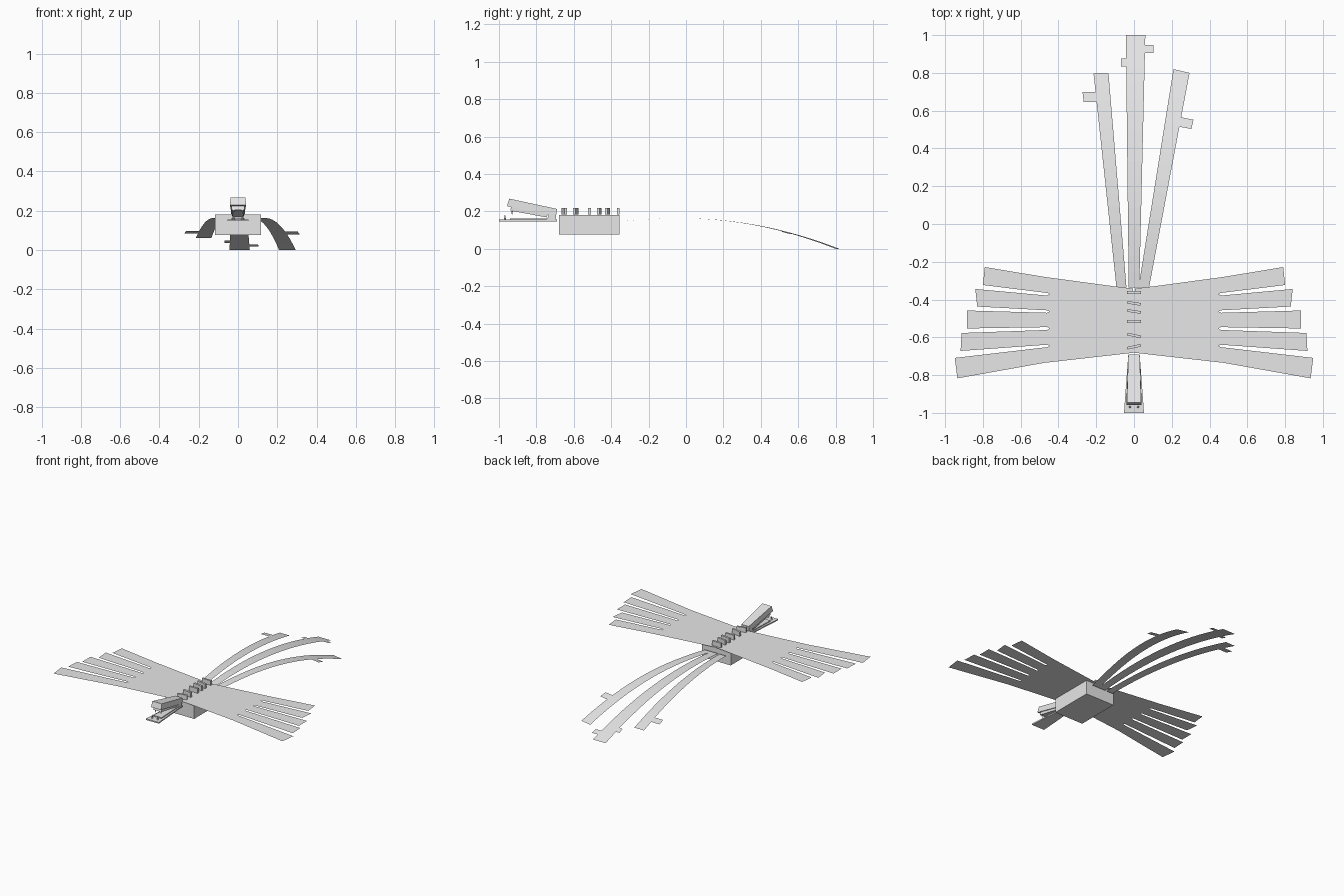
import bpy, bmesh, math
from mathutils import Matrix, Vector

if "Cube" in bpy.data.objects:
    bpy.data.objects.remove(bpy.data.objects["Cube"])

grey = bpy.data.materials.new("plain_grey")
grey.diffuse_color = (0.8, 0.8, 0.8, 1)
grey.use_nodes = True
grey.node_tree.nodes["Principled BSDF"].inputs["Base Color"].default_value = grey.diffuse_color


def finish(name, bm):
    mesh = bpy.data.meshes.new(name)
    bm.to_mesh(mesh)
    bm.free()
    mesh.materials.append(grey)
    ob = bpy.data.objects.new(name, mesh)
    bpy.context.collection.objects.link(ob)
    return ob


def box(name, size, loc, turn=0):
    bm = bmesh.new()
    bmesh.ops.create_cube(bm, size=1, matrix=Matrix.Translation(loc)
                          @ Matrix.Rotation(math.radians(turn), 4, 'Z')
                          @ Matrix.Diagonal((*size, 1)))
    return finish(name, bm)


def side_block(name, profile):
    """Closed solid from a side outline of (y, z, half width) points."""
    bm = bmesh.new()
    left = [bm.verts.new((-w, y, z)) for y, z, w in profile]
    right = [bm.verts.new((w, y, z)) for y, z, w in profile]
    bm.faces.new(left)
    bm.faces.new(right[::-1])
    for i in range(len(profile)):
        j = (i + 1) % len(profile)
        bm.faces.new((left[i], right[i], right[j], left[j]))
    bmesh.ops.recalc_face_normals(bm, faces=bm.faces)
    return finish(name, bm)


# Body
box("body", (0.235, 0.325, 0.104), (0, -0.517, 0.129))

# Wings: flat sheets cut into five fingers
half_wing = [(0.006, -0.342), (0.12, -0.328), (0.475, -0.28), (0.79, -0.228), (0.80, -0.323),
             (0.46, -0.365), (0.447, -0.371), (0.46, -0.379),
             (0.84, -0.344), (0.83, -0.437),
             (0.46, -0.457), (0.447, -0.463), (0.46, -0.47),
             (0.885, -0.458), (0.885, -0.553),
             (0.46, -0.546), (0.447, -0.553), (0.46, -0.561),
             (0.913, -0.577), (0.918, -0.672),
             (0.46, -0.639), (0.447, -0.645), (0.46, -0.652),
             (0.949, -0.709), (0.935, -0.817), (0.475, -0.735), (0.006, -0.682)]
for name, s in (("right_wing", 1), ("left_wing", -1)):
    bm = bmesh.new()
    face = bm.faces.new([bm.verts.new((s * x, y, 0.183)) for x, y in half_wing])
    face.normal_update()
    if face.normal.z < 0:
        face.normal_flip()
    bmesh.ops.triangulate(bm, faces=[face])
    finish(name, bm)


# Tails: arched ribbons with small side tabs
def tail(name, base, tip, y_end, drop, tabs):
    y0 = -0.335

    def height(y):
        return 0.163 - drop * max(y + 0.02, 0) ** 2 - 0.15 * min(y + 0.02, 0) ** 2

    def point(u, t):
        a = Vector(base[0]).lerp(Vector(tip[0]), t)
        b = Vector(base[1]).lerp(Vector(tip[1]), t)
        p = a.lerp(b, u)
        return (p.x, p.y, height(y0 + (y_end - y0) * t))

    bm = bmesh.new()

    def strip(u0, u1, t0, t1, n):
        rows = [[bm.verts.new(point(u, t0 + (t1 - t0) * i / n)) for u in (u0, u1)]
                for i in range(n + 1)]
        for (a, b), (c, d) in zip(rows, rows[1:]):
            bm.faces.new((a, b, d, c))

    strip(0, 1, 0, 1, 16)
    for u0, u1, t0, t1 in tabs:
        strip(u0, u1, t0, t1, 1)
    finish(name, bm)


tail("left_tail", ((-0.093, -0.335), (-0.04, -0.335)), ((-0.214, 0.796), (-0.135, 0.796)),
     0.796, 0.152, [(-0.9, 0, 0.867, 0.913)])
tail("middle_tail", ((-0.028, -0.335), (0.028, -0.335)), ((-0.043, 1.0), (0.06, 1.0)),
     1.0, 0.1565, [(1, 1.45, 0.929, 0.96), (-0.28, 0, 0.876, 0.908)])
tail("right_tail", ((0.024, -0.335), (0.08, -0.335)), ((0.209, 0.82), (0.294, 0.80)),
     0.81, 0.237, [(1, 1.82, 0.749, 0.793)])

# Back ridge: short slabs, each turned a little
for i, (y, turn) in enumerate([(-0.363, 0), (-0.42, -9), (-0.463, -9),
                               (-0.516, 0), (-0.59, -12), (-0.65, 12)]):
    box(f"ridge_slab_{i + 1}", (0.072, 0.014, 0.034), (0, y, 0.201), turn)

# Head: neck block, raised upper jaw with inset lip, thin lower jaw
side_block("neck", [(-0.745, 0.157, 0.027), (-0.735, 0.175, 0.027), (-0.74, 0.205, 0.027),
                    (-0.692, 0.208, 0.027), (-0.698, 0.147, 0.027)])
side_block("upper_jaw", [(-0.945, 0.268, 0.038), (-0.69, 0.213, 0.03),
                         (-0.695, 0.172, 0.03), (-0.957, 0.228, 0.041)])
side_block("upper_lip", [(-0.935, 0.224, 0.033), (-0.74, 0.183, 0.026),
                         (-0.745, 0.168, 0.026), (-0.94, 0.204, 0.033)])
side_block("lower_jaw", [(-1.0, 0.147, 0.053), (-1.0, 0.156, 0.053),
                         (-0.69, 0.156, 0.03), (-0.69, 0.147, 0.03)])
side_block("lower_lip", [(-0.94, 0.156, 0.033), (-0.94, 0.163, 0.033),
                         (-0.74, 0.163, 0.024), (-0.74, 0.156, 0.024)])

# Fangs: a pair on each jaw
for jaw, x, y, z, flip in (("lower", 0.022, -0.968, 0.17, 0), ("upper", 0.022, -0.93, 0.194, 180)):
    for side, s in (("left", -1), ("right", 1)):
        bm = bmesh.new()
        bmesh.ops.create_cone(bm, cap_ends=True, segments=8, radius1=0.006, radius2=0, depth=0.03,
                              matrix=Matrix.Translation((s * x, y, z))
                              @ Matrix.Rotation(math.radians(flip), 4, 'X'))
        finish(f"{jaw}_{side}_fang", bm)
